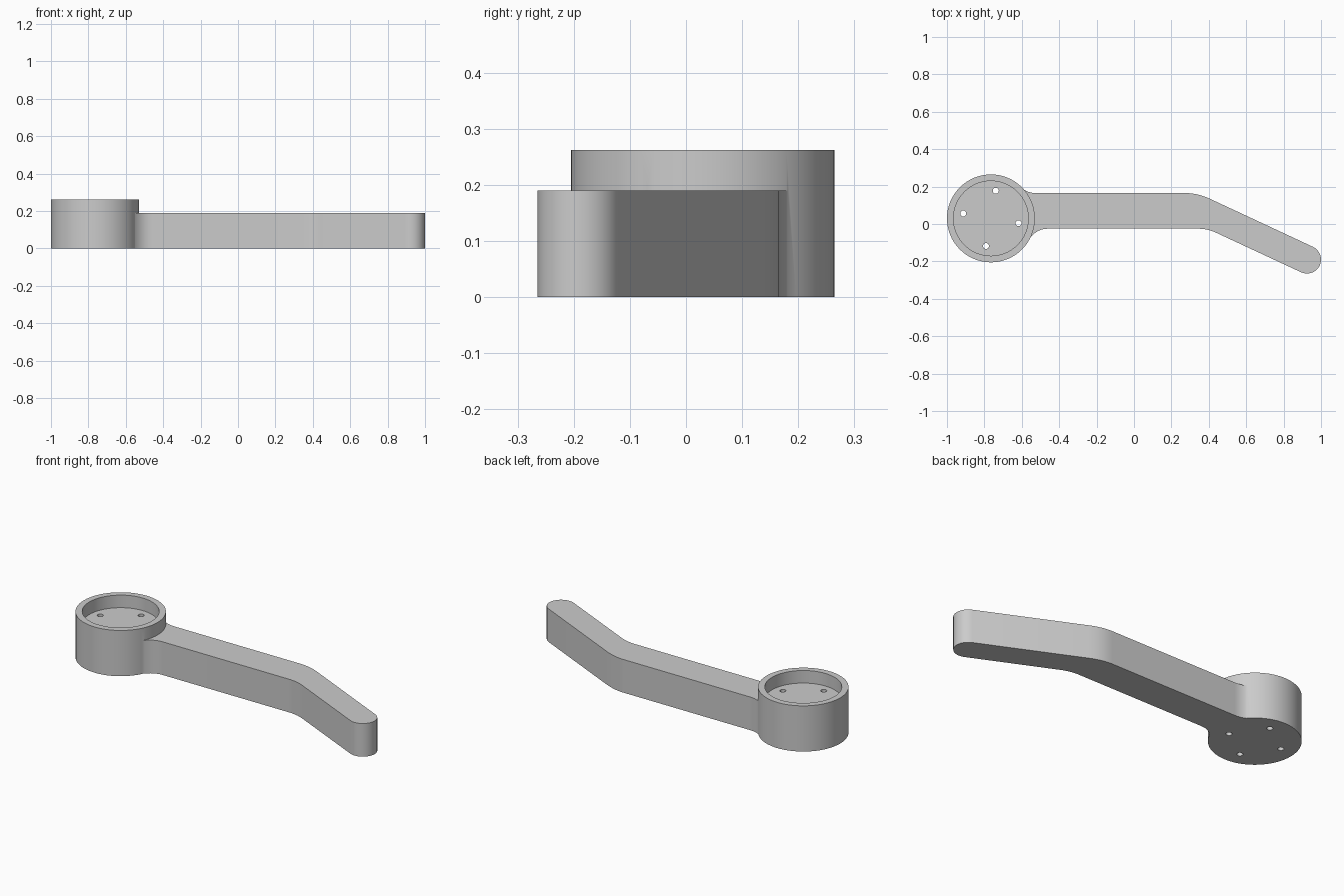
import bpy, bmesh, math
from mathutils import Vector

cube = bpy.data.objects.get("Cube")
if cube:
    bpy.data.objects.remove(cube, do_unlink=True)

HUB = Vector((-0.765, 0.03))
HUB_R, RECESS_R, HUB_H, ARM_H = 0.235, 0.2, 0.262, 0.19
TIP, TIP_R, SLOPE = Vector((0.925, -0.19)), 0.075, math.radians(25)

grey = bpy.data.materials.new("light grey")
grey.use_nodes = True
grey.diffuse_color = (0.6, 0.6, 0.6, 1)
grey.node_tree.nodes["Principled BSDF"].inputs["Base Color"].default_value = grey.diffuse_color


def circle(centre, radius, count):
    return [centre + radius * Vector((math.cos(a), math.sin(a)))
            for a in (math.tau * i / count for i in range(count))]


def bend(a, c, b, steps=8):
    """Rounded corner from a to b, pulled towards c."""
    a, b, c = Vector(a), Vector(b), Vector(c)
    return [a.lerp(c, t).lerp(c.lerp(b, t), t) for t in (i / steps for i in range(steps + 1))]


def prism(name, outline, bottom, top):
    """Extrude an outline, counter-clockwise from above, between two heights."""
    bm = bmesh.new()
    face = bm.faces.new([bm.verts.new((p.x, p.y, bottom)) for p in outline])
    walls = bmesh.ops.extrude_face_region(bm, geom=[face], use_keep_orig=True)
    moved = [g for g in walls["geom"] if isinstance(g, bmesh.types.BMVert)]
    bmesh.ops.translate(bm, verts=moved, vec=(0, 0, top - bottom))
    bmesh.ops.recalc_face_normals(bm, faces=bm.faces)
    mesh = bpy.data.meshes.new(name)
    bm.to_mesh(mesh)
    bm.free()
    mesh.materials.append(grey)
    obj = bpy.data.objects.new(name, mesh)
    bpy.context.collection.objects.link(obj)
    return obj


def combine(target, other, operation):
    mod = target.modifiers.new(operation.lower(), "BOOLEAN")
    mod.object, mod.operation, mod.solver = other, operation, "EXACT"
    bpy.context.view_layer.objects.active = target
    bpy.ops.object.modifier_apply(modifier=mod.name)
    bpy.data.objects.remove(other, do_unlink=True)


# Arm: flared root, gentle bend and rounded tip
outline = [HUB.copy()]
outline += bend((-0.575, -0.1), (-0.53, -0.025), (-0.46, -0.025))
outline += bend((0.34, -0.025), (0.393, -0.025), (0.44, -0.047))
for i in range(17):
    a = -math.pi / 2 - SLOPE + math.pi * i / 16
    outline.append(TIP + TIP_R * Vector((math.cos(a), math.sin(a))))
outline += bend((0.41, 0.133), (0.341, 0.165), (0.28, 0.165))
outline += bend((-0.52, 0.165), (-0.57, 0.165), (-0.605, 0.195))
arm = prism("arm", outline, 0, ARM_H)

# Round hub joined to the arm
lever = prism("lever_arm_with_hub", circle(HUB, HUB_R, 64), 0, HUB_H)
combine(lever, arm, "UNION")

# Shallow recess in the hub
combine(lever, prism("recess_cutter", circle(HUB, RECESS_R, 64), ARM_H, HUB_H + 0.1), "DIFFERENCE")

# Four screw holes through the recess floor
for i in range(4):
    a = math.radians(80 + 90 * i)
    spot = HUB + 0.15 * Vector((math.cos(a), math.sin(a)))
    combine(lever, prism("hole_cutter", circle(spot, 0.016, 20), -0.1, HUB_H), "DIFFERENCE")

# Smooth round walls, crisp edges
bpy.ops.object.select_all(action="DESELECT")
lever.select_set(True)
bpy.context.view_layer.objects.active = lever
bpy.ops.object.shade_smooth_by_angle(angle=math.radians(30))
